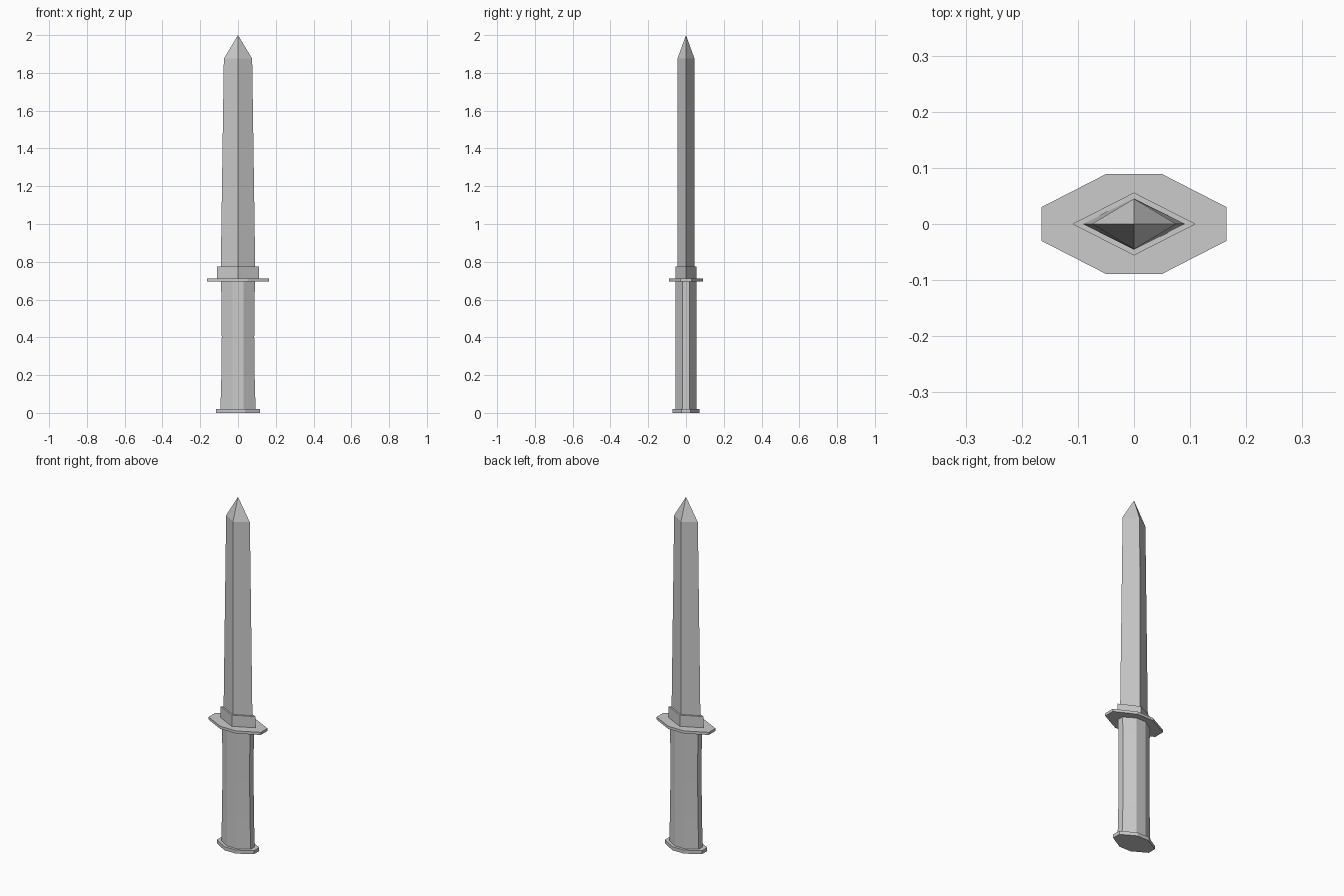
import bpy, bmesh

if "Cube" in bpy.data.objects:
    bpy.data.objects.remove(bpy.data.objects["Cube"])


def octagon(x, y, cx, cy):
    # flat-ended octagon: half sizes x, y and half lengths of the end flats
    return [(x, -cy), (x, cy), (cx, y), (-cx, y), (-x, cy), (-x, -cy), (-cx, -y), (cx, -y)]


def diamond(x, y):
    return [(x, 0), (0, y), (-x, 0), (0, -y)]


def loft(name, sections, tip=None):
    # sections: list of (outline, z), joined in order and capped, or closed to a tip point
    bm = bmesh.new()
    rings = [[bm.verts.new((x, y, z)) for x, y in outline] for outline, z in sections]
    n = len(rings[0])
    for a, b in zip(rings, rings[1:]):
        for i in range(n):
            j = (i + 1) % n
            bm.faces.new((a[i], a[j], b[j], b[i]))
    bm.faces.new(rings[0][::-1])
    if tip is None:
        bm.faces.new(rings[-1])
    else:
        point = bm.verts.new((0, 0, tip))
        for i in range(n):
            bm.faces.new((rings[-1][i], rings[-1][(i + 1) % n], point))
    bmesh.ops.recalc_face_normals(bm, faces=bm.faces)
    mesh = bpy.data.meshes.new(name)
    bm.to_mesh(mesh)
    bm.free()
    obj = bpy.data.objects.new(name, mesh)
    bpy.context.collection.objects.link(obj)
    return obj


# Pommel plate
pommel = octagon(0.117, 0.071, 0.036, 0.024)
loft("pommel", [(pommel, 0), (pommel, 0.02)])

# Grip, slightly waisted
grip_widths = [(0.02, 0.093), (0.2, 0.088), (0.4, 0.086), (0.6, 0.087), (0.697, 0.091)]
loft("grip", [(octagon(w, 0.056, 0.03, 0.018), z) for z, w in grip_widths])

# Guard plate
guard = octagon(0.165, 0.089, 0.05, 0.03)
loft("guard", [(guard, 0.696), (guard, 0.711)])

# Collar at the blade root
collar = diamond(0.11, 0.056)
loft("collar", [(collar, 0.711), (collar, 0.775)])

# Diamond-section blade with pointed tip
loft("blade", [(diamond(0.091, 0.046), 0.775), (diamond(0.075, 0.045), 1.875)], tip=2.0)
